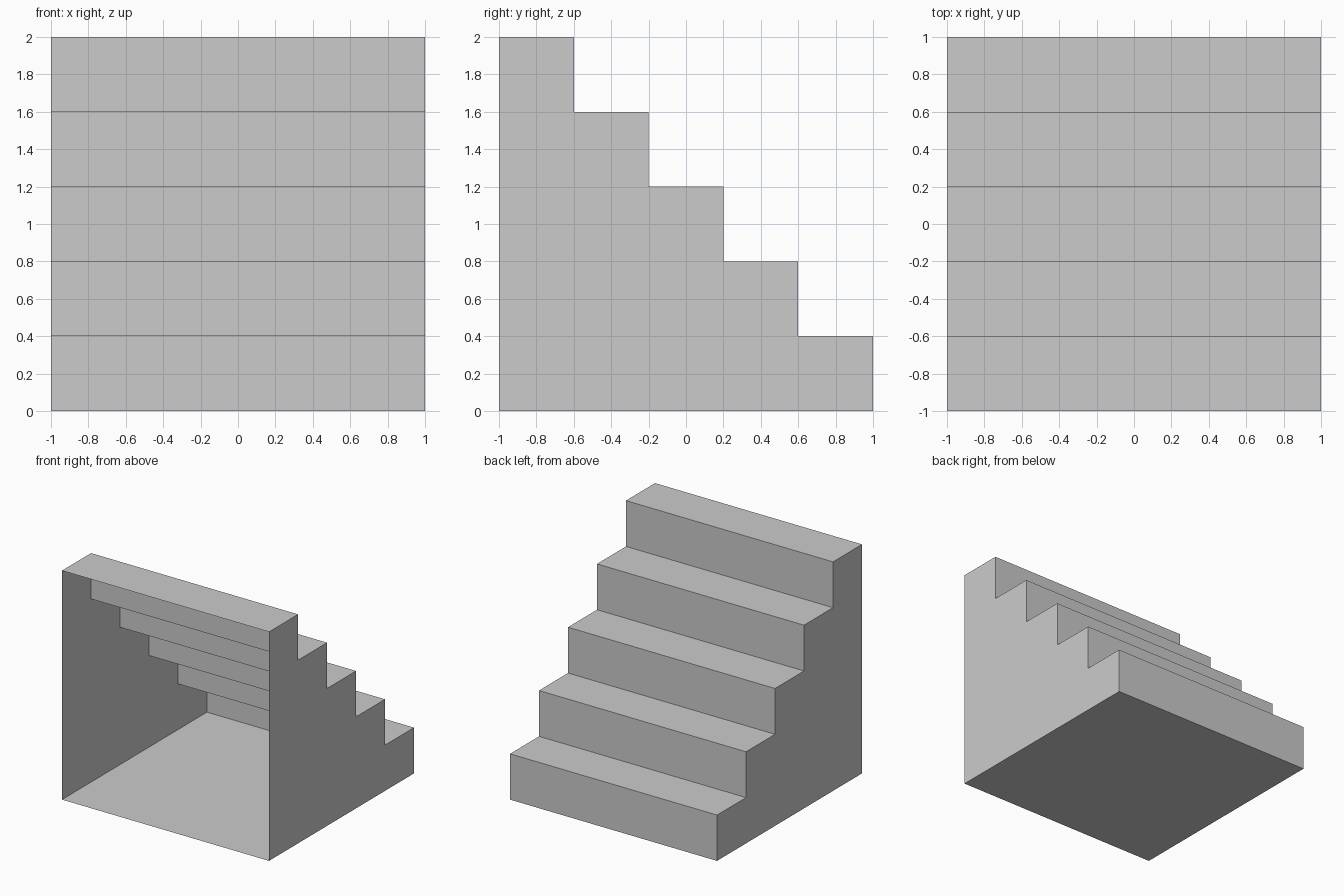
import bpy, bmesh

if "Cube" in bpy.data.objects:
    bpy.data.objects.remove(bpy.data.objects["Cube"])

STEPS, SIZE = 5, 2.0
D = SIZE / STEPS

# Stepped side profile in (y, z), descending from front to back
profile = [(-1, 0), (-1, SIZE)]
for i in range(STEPS):
    y, z = -1 + D * (i + 1), SIZE - D * i
    profile += [(y, z), (y, z - D)]

# Side wall, extruded across the width into a closed stair block
bm = bmesh.new()
side = bm.faces.new([bm.verts.new((-1, y, z)) for y, z in profile])
ext = bmesh.ops.extrude_face_region(bm, geom=[side], use_keep_orig=True)
moved = [g for g in ext["geom"] if isinstance(g, bmesh.types.BMVert)]
bmesh.ops.translate(bm, vec=(2, 0, 0), verts=moved)
bmesh.ops.recalc_face_normals(bm, faces=bm.faces)

# Open the tall front side, leaving a thin hollow shell
tall = [f for f in bm.faces if all(v.co.y < -0.99 for v in f.verts)]
bmesh.ops.delete(bm, geom=tall, context='FACES')

mesh = bpy.data.meshes.new("stair_shell")
bm.to_mesh(mesh)
bm.free()
bpy.context.collection.objects.link(bpy.data.objects.new("stair_shell", mesh))
